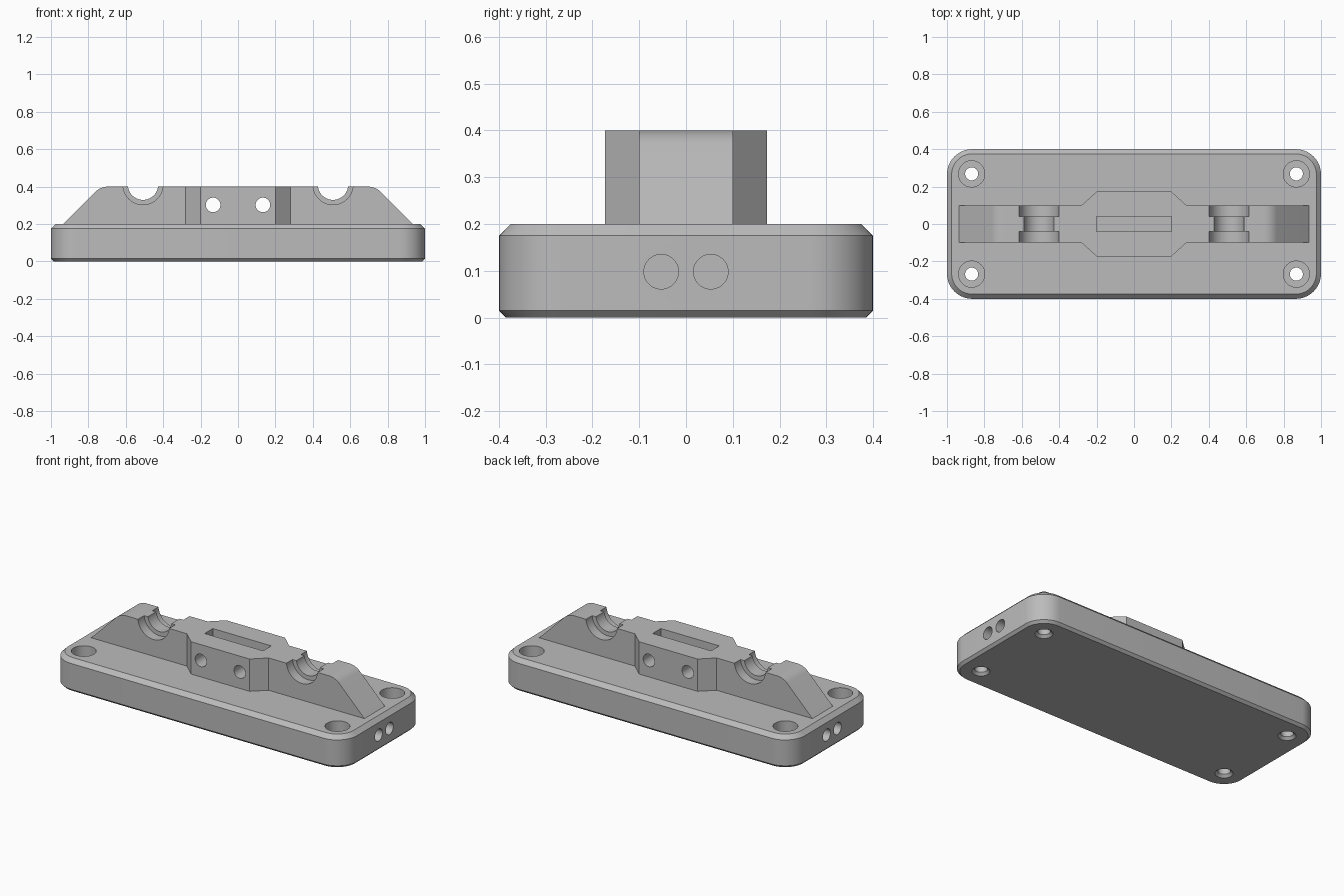
import bpy, bmesh
from math import pi, sin, cos, tan, radians

cube = bpy.data.objects.get("Cube")
if cube:
    bpy.data.objects.remove(cube)

grey = bpy.data.materials.new("plain grey")
grey.use_nodes = True
GREY = (0.5, 0.5, 0.5, 1)
grey.diffuse_color = GREY
grey.node_tree.nodes["Principled BSDF"].inputs["Base Color"].default_value = GREY


def loft(name, rings):
    """Closed solid through rings of equal point count."""
    bm = bmesh.new()
    loops = [[bm.verts.new(p) for p in ring] for ring in rings]
    for a, b in zip(loops, loops[1:]):
        for i in range(len(a)):
            j = (i + 1) % len(a)
            bm.faces.new((a[i], a[j], b[j], b[i]))
    bm.faces.new(loops[0][::-1])
    bm.faces.new(loops[-1])
    bmesh.ops.recalc_face_normals(bm, faces=bm.faces)
    mesh = bpy.data.meshes.new(name)
    bm.to_mesh(mesh)
    bm.free()
    mesh.materials.append(grey)
    obj = bpy.data.objects.new(name, mesh)
    bpy.context.collection.objects.link(obj)
    return obj


def turned(axis, centre, steps, segments=48):
    """Solid of revolution; steps are (position along axis, radius)."""
    cx, cy, cz = centre
    rings = []
    for t, r in steps:
        ring = []
        for i in range(segments):
            u = r * cos(2 * pi * i / segments)
            v = r * sin(2 * pi * i / segments)
            offset = {"x": (t, u, v), "y": (u, t, v), "z": (u, v, t)}[axis]
            ring.append((cx + offset[0], cy + offset[1], cz + offset[2]))
        rings.append(ring)
    return loft("cutter", rings)


def combine(obj, tool, operation="DIFFERENCE"):
    mod = obj.modifiers.new("cut", "BOOLEAN")
    mod.object = tool
    mod.operation = operation
    mod.solver = "EXACT"
    bpy.context.view_layer.objects.active = obj
    bpy.ops.object.modifier_apply(modifier=mod.name)
    bpy.data.objects.remove(tool)


def rounded_ring(inset, z, radius=0.135, steps=12):
    ring = []
    for q, (sx, sy) in enumerate(((1, 1), (-1, 1), (-1, -1), (1, -1))):
        for i in range(steps + 1):
            a = (q + i / steps) * pi / 2
            r = radius - inset
            ring.append((sx * (1 - radius) + r * cos(a), sy * (0.4 - radius) + r * sin(a), z))
    return ring


# Base plate with chamfered rims
base = loft("base_plate", [rounded_ring(0.015, 0), rounded_ring(0, 0.015),
                           rounded_ring(0, 0.175), rounded_ring(0.025, 0.2)])

# Counterbored corner screw holes, chamfered below
for sx in (-1, 1):
    for sy in (-1, 1):
        combine(base, turned("z", (sx * 0.868, sy * 0.268, 0),
                             [(-0.01, 0.06), (0.015, 0.035), (0.1, 0.035),
                              (0.1, 0.07), (0.25, 0.07)]))

# Blind pairs of holes in both ends
for sx in (-1, 1):
    for sy in (-1, 1):
        combine(base, turned("x", (sx, sy * 0.053, 0.098), [(-0.2, 0.037), (0.2, 0.037)]))

# Ridge: widened footprint intersected with a sloping side profile
quarter = [(1.1, 0.1), (0.28, 0.1), (0.2, 0.173)]
half = quarter + [(-x, y) for x, y in reversed(quarter)]
footprint = half + [(x, -y) for x, y in reversed(half)]
ridge = loft("cradle_ridge", [[(x, y, z) for x, y in footprint] for z in (0.1, 0.5)])

RADIUS = 0.1
start = 0.735 - RADIUS * tan(radians(22.5))
side = [(0.935, 0.2)]
for i in range(9):
    a = radians(45 - 45 * i / 8)
    side.append((start + RADIUS * sin(a), 0.4 - RADIUS + RADIUS * cos(a)))
side += [(-x, z) for x, z in reversed(side)]
combine(ridge, loft("profile", [[(x, y, z) for x, z in side] for y in (-0.3, 0.3)]), "INTERSECT")

# Stepped round cradles and cross holes
for sx in (-1, 1):
    combine(ridge, turned("y", (sx * 0.508, 0, 0.41),
                          [(-0.2, 0.107), (-0.04, 0.107), (-0.04, 0.081),
                           (0.04, 0.081), (0.04, 0.107), (0.2, 0.107)], 64))
    combine(ridge, turned("y", (sx * 0.133, 0, 0.302), [(-0.3, 0.039), (0.3, 0.039)]))

# Central slot
slot = [(-0.2, -0.04), (0.2, -0.04), (0.2, 0.04), (-0.2, 0.04)]
combine(ridge, loft("slot", [[(x, y, z) for x, y in slot] for z in (0.1, 0.5)]))

# Smooth curved walls, keep edges crisp
for obj in (base, ridge):
    bpy.ops.object.select_all(action="DESELECT")
    obj.select_set(True)
    bpy.context.view_layer.objects.active = obj
    bpy.ops.object.shade_smooth_by_angle(angle=radians(30))
